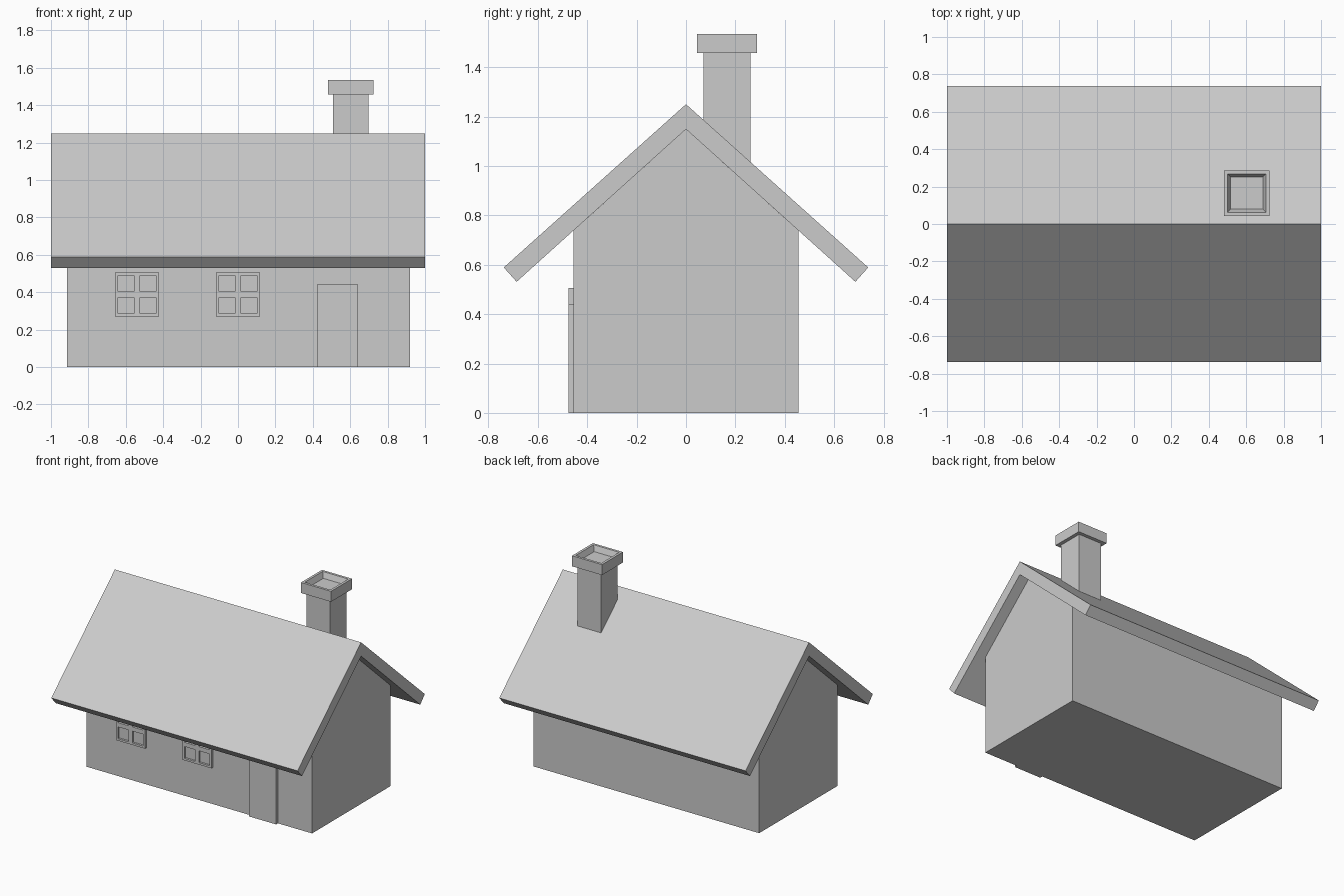
import bpy, bmesh
from mathutils import Vector

if "Cube" in bpy.data.objects:
    bpy.data.objects.remove(bpy.data.objects["Cube"])

WALL_Y = 0.455     # half depth of the walls
FRONT_Y = -0.476   # front plane of door and window frames


def finish(name, bm):
    bmesh.ops.recalc_face_normals(bm, faces=bm.faces)
    mesh = bpy.data.meshes.new(name)
    bm.to_mesh(mesh)
    bm.free()
    ob = bpy.data.objects.new(name, mesh)
    bpy.context.collection.objects.link(ob)
    return ob


def box_bm(x0, x1, y0, y1, z0, z1):
    bm = bmesh.new()
    bmesh.ops.create_cube(bm, size=1)
    for v in bm.verts:
        v.co = (x1 if v.co.x > 0 else x0,
                y1 if v.co.y > 0 else y0,
                z1 if v.co.z > 0 else z0)
    return bm


def prism(name, profile, x0, x1):
    """Extrude a closed (y, z) profile along x."""
    bm = bmesh.new()
    face = bm.faces.new([bm.verts.new((x0, y, z)) for y, z in profile])
    ext = bmesh.ops.extrude_face_region(bm, geom=[face], use_keep_orig=True)
    verts = [g for g in ext["geom"] if isinstance(g, bmesh.types.BMVert)]
    bmesh.ops.translate(bm, verts=verts, vec=(x1 - x0, 0, 0))
    return finish(name, bm)


def window(name, x0, z0, size=0.234, depth=0.015):
    """Frame with four recessed panes, open towards the wall."""
    steps = [0, 0.015, 0.1015, 0.1325, 0.219, size]
    bm = bmesh.new()
    grid = [[bm.verts.new((x0 + a, FRONT_Y, z0 + b)) for a in steps] for b in steps]
    panes = []
    for r in range(5):
        for c in range(5):
            f = bm.faces.new((grid[r][c], grid[r][c + 1],
                              grid[r + 1][c + 1], grid[r + 1][c]))
            if r % 2 and c % 2:
                panes.append(f)
    rim = [e for e in bm.edges if e.is_boundary]
    # frame sides back to the wall
    ext = bmesh.ops.extrude_edge_only(bm, edges=rim)
    for g in ext["geom"]:
        if isinstance(g, bmesh.types.BMVert):
            g.co.y = -WALL_Y
    # sink the panes
    for f in bmesh.ops.extrude_discrete_faces(bm, faces=panes)["faces"]:
        bmesh.ops.translate(bm, verts=f.verts[:], vec=(0, depth, 0))
    return finish(name, bm)


# walls with gables
prism("walls", [(-WALL_Y, 0), (WALL_Y, 0), (WALL_Y, 0.739), (0, 1.149),
                (-WALL_Y, 0.739)], -0.913, 0.92)

# overhanging roof slab
prism("roof", [(0, 1.25), (0.738, 0.589), (0.686, 0.531), (0, 1.149),
               (-0.686, 0.531), (-0.738, 0.589)], -1, 1)

# door and windows
finish("door", box_bm(0.422, 0.642, FRONT_Y, -WALL_Y + 0.005, 0, 0.442))
window("window_left", -0.657, 0.271)
window("window_middle", -0.117, 0.271)

# chimney shaft
finish("chimney_shaft", box_bm(0.507, 0.699, 0.07, 0.261, 0.98, 1.457))

# chimney cap with a shallow tapered opening
bm = box_bm(0.481, 0.725, 0.044, 0.287, 1.457, 1.534)
bm.faces.ensure_lookup_table()
bm.normal_update()
top = max(bm.faces, key=lambda f: f.calc_center_median().z)
bmesh.ops.inset_region(bm, faces=[top], thickness=0.026)
floor = bmesh.ops.extrude_discrete_faces(bm, faces=[top])["faces"][0]
mid = floor.calc_center_median()
for v in floor.verts:
    v.co = mid + (v.co - mid) * 0.84 - Vector((0, 0, 0.04))
finish("chimney_cap", bm)
